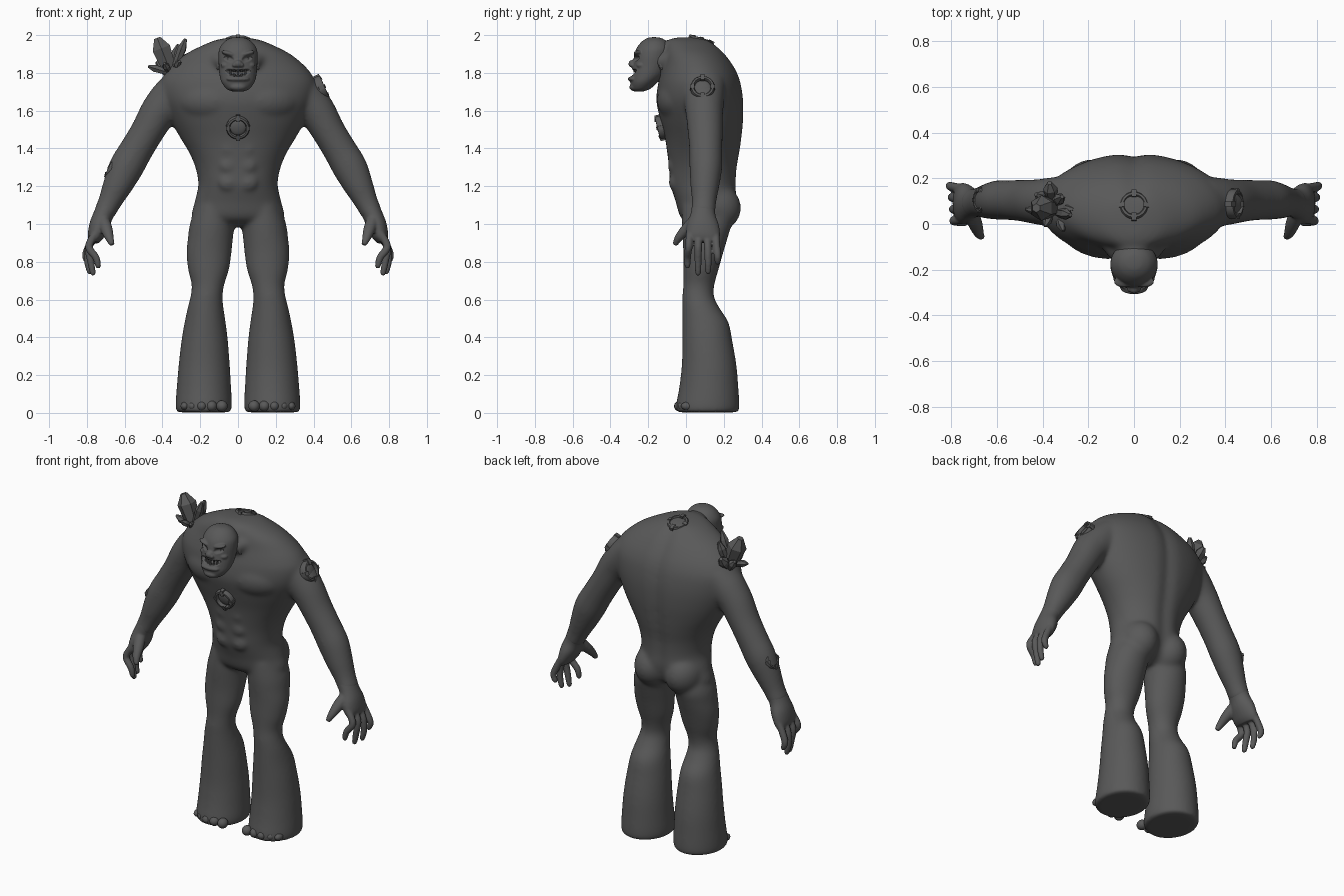
import bpy, bmesh, math
from mathutils import Vector, Matrix

if "Cube" in bpy.data.objects:
    bpy.data.objects.remove(bpy.data.objects["Cube"])

grey = bpy.data.materials.new("stone grey")
grey.diffuse_color = (0.1, 0.1, 0.1, 1)
grey.use_nodes = True
grey.node_tree.nodes["Principled BSDF"].inputs["Base Color"].default_value = grey.diffuse_color


def finish(bm, name, angle=None):
    bmesh.ops.recalc_face_normals(bm, faces=bm.faces)
    me = bpy.data.meshes.new(name)
    bm.to_mesh(me)
    bm.free()
    me.materials.append(grey)
    ob = bpy.data.objects.new(name, me)
    bpy.context.collection.objects.link(ob)
    if angle:
        bpy.ops.object.select_all(action='DESELECT')
        ob.select_set(True)
        bpy.context.view_layer.objects.active = ob
        bpy.ops.object.shade_smooth_by_angle(angle=math.radians(angle))
    return ob


def fuse(ob, voxel, passes):
    m = ob.modifiers.new("fuse", 'REMESH')
    m.mode = 'VOXEL'
    m.voxel_size = voxel
    m.use_smooth_shade = True
    s = ob.modifiers.new("soften", 'SMOOTH')
    s.factor = 0.5
    s.iterations = passes


def spline(rows, steps=5):
    """Catmull-Rom through rows of numbers."""
    out = []
    for i in range(len(rows) - 1):
        a, b, c, d = (rows[max(0, min(len(rows) - 1, i + k))] for k in (-1, 0, 1, 2))
        for s in range(steps):
            t = s / steps
            out.append([0.5 * (2 * q + (r - p) * t + (2 * p - 5 * q + 4 * r - w) * t * t
                               + (3 * q - p - 3 * r + w) * t ** 3) for p, q, r, w in zip(a, b, c, d)])
    return out + [list(rows[-1])]


def loft(bm, rings, n=32, groove=0.0):
    """Skin (centre, u, v) ellipses; groove dents the back centre line."""
    loops = []
    for c, u, v in rings:
        loop = []
        for k in range(n):
            a = 2 * math.pi * k / n
            p = c + u * math.cos(a) + v * math.sin(a)
            if groove and math.sin(a) > 0:
                p.y -= groove * math.exp(-(p.x / 0.04) ** 2)
            loop.append(bm.verts.new(p))
        loops.append(loop)
    for a, b in zip(loops, loops[1:]):
        for k in range(n):
            bm.faces.new((a[k], a[(k + 1) % n], b[(k + 1) % n], b[k]))
    bm.faces.new(loops[0][::-1])
    bm.faces.new(loops[-1])


def column(bm, rows, **kw):
    """Upright loft; rows are z, x min, x max, y front, y back."""
    loft(bm, [(Vector(((a + b) / 2, (f + k) / 2, z)), Vector(((b - a) / 2, 0, 0)),
               Vector((0, (k - f) / 2, 0))) for z, a, b, f, k in spline(rows)], **kw)


def limb(bm, rows, n=24):
    """Bent loft; rows are x, y, z, radius across, radius in y."""
    pts = spline(rows)
    rings = []
    for i, (x, y, z, r, ry) in enumerate(pts):
        t = Vector(pts[min(i + 1, len(pts) - 1)][:3]) - Vector(pts[max(i - 1, 0)][:3])
        u = Vector((0, 1, 0)).cross(t).normalized()
        v = t.cross(u).normalized()
        rings.append((Vector((x, y, z)), u * r, v * ry))
    loft(bm, rings, n)


def blob(bm, loc, rad, rot=None):
    m = Matrix.Translation(loc) @ (rot or Matrix()) @ Matrix.Diagonal((*rad, 1))
    bmesh.ops.create_uvsphere(bm, u_segments=24, v_segments=14, radius=1, matrix=m)


# ---- body: torso, legs and arms fused; hands and toes finer
body, hands, toes = bmesh.new(), bmesh.new(), bmesh.new()
torso = [(0.985, .10, .05, .17), (1.03, .238, -.025, .243), (1.12, .228, -.055, .272), (1.21, .21, -.083, .272),
         (1.30, .226, -.09, .277), (1.38, .26, -.10, .29), (1.46, .308, -.112, .30),
         (1.55, .358, -.135, .308), (1.65, .40, -.157, .308), (1.74, .412, -.148, .295),
         (1.80, .385, -.133, .275), (1.85, .34, -.12, .247), (1.90, .277, -.115, .21),
         (1.94, .20, -.11, .17), (1.973, .12, -.095, .125), (1.988, .04, -.05, .06)]
column(body, [(z, -w, w, f, k) for z, w, f, k in torso], n=64, groove=0.016)
leg = [(1.1, .03, .22, -.02, .22), (1.0, .02, .255, -.022, .238), (.93, .026, .265, -.019, .222),
       (.85, .034, .273, -.015, .198), (.76, .047, .265, -.015, .173), (.68, .072, .246, -.015, .151),
       (.62, .081, .251, -.019, .148), (.56, .077, .266, -.019, .175), (.48, .065, .283, -.019, .225),
       (.38, .053, .3, -.019, .246), (.25, .043, .315, -.023, .268), (.13, .036, .325, -.037, .278),
       (.05, .032, .331, -.052, .283), (.015, .035, .33, -.054, .282), (.003, .04, .325, -.05, .276)]
arm = [(.30, .09, 1.74, .095, .12), (.358, .095, 1.665, .108, .11), (.418, .097, 1.595, .099, .10),
       (.48, .102, 1.49, .089, .093), (.54, .105, 1.39, .089, .088), (.592, .105, 1.30, .092, .087),
       (.635, .10, 1.21, .08, .078), (.68, .095, 1.115, .062, .065), (.712, .09, 1.05, .056, .066)]
palm = [(.68, .095, 1.115, .058, .061), (.712, .09, 1.05, .053, .066), (.735, .09, .99, .053, .085),
        (.755, .09, .935, .042, .09), (.765, .088, .905, .026, .08)]
for s in (1, -1):
    column(body, [(z, min(s * a, s * b), max(s * a, s * b), f, k) for z, a, b, f, k in leg])
    limb(body, [(s * x, y, z, r, ry) for x, y, z, r, ry in arm])
    limb(hands, [(s * x, y, z, r, ry) for x, y, z, r, ry in palm])
    # fingers and thumb
    for y0, y1, z1, x1 in ((.02, .008, .765, .74), (.066, .064, .728, .768),
                           (.113, .117, .735, .785), (.157, .167, .785, .795)):
        limb(hands, [(s * .755, y0, .95, .02, .02), (s * .79, (y0 + y1) / 2, .88, .021, .02),
                     (s * (x1 + .012), y1, (z1 + .88) / 2, .019, .019), (s * x1, y1, z1 + .012, .015, .015),
                     (s * (x1 - .004), y1, z1, .006, .006)], 12)
    limb(hands, [(s * .715, .05, 1.02, .035, .035), (s * .695, .0, .97, .032, .03),
                 (s * .68, -.04, .925, .023, .022), (s * .666, -.058, .89, .014, .014)], 12)
    # chest, buttocks, abdomen
    blob(body, (s * .15, -.035, 1.655), (.185, .115, .115), Matrix.Rotation(s * .22, 4, 'Z'))
    blob(body, (s * .105, .15, 1.085), (.115, .142, .13))
    for z in (1.22, 1.31, 1.40):
        blob(body, (s * .05, -.06, z), (.055, .03 + (z - 1.2) * .07, .048))
    # toes
    for x, r in ((.085, .03), (.14, .029), (.192, .027), (.24, .025), (.282, .022)):
        blob(toes, (s * x, -.03 + max(0, x - .19) * .4, .036), (r, .033, r))
    # neck cords
    limb(body, [(s * .15, .02, 1.88, .05, .07), (s * .10, -.07, 1.865, .05, .055),
                (s * .06, -.13, 1.85, .045, .05)], 16)
limb(body, [(0, .03, 1.87, .10, .11), (0, -.08, 1.88, .095, .10), (0, -.16, 1.87, .08, .085)])
fuse(finish(body, "body"), 0.009, 24)
fuse(finish(hands, "hands"), 0.006, 5)
finish(toes, "toes", 60)

# ---- head with brow, nose, lips and ears
head = bmesh.new()
column(head, [(1.702, -.03, .03, -.275, -.225), (1.715, -.06, .06, -.288, -.19), (1.75, -.087, .087, -.295, -.15),
              (1.79, -.098, .098, -.292, -.11), (1.84, -.102, .102, -.282, -.09), (1.89, -.104, .104, -.275, -.08),
              (1.93, -.098, .098, -.262, -.08), (1.965, -.073, .073, -.235, -.10), (1.984, -.04, .04, -.205, -.13),
              (1.989, -.01, .01, -.18, -.16)])
blob(head, (0, -.285, 1.848), (.022, .02, .02))
blob(head, (0, -.28, 1.768), (.062, .028, .016))
blob(head, (0, -.272, 1.725), (.045, .028, .022))
for s in (1, -1):
    blob(head, (s * .045, -.252, 1.902), (.045, .026, .013), Matrix.Rotation(-s * .25, 4, 'Y'))
    blob(head, (s * .062, -.237, 1.84), (.03, .026, .018))
    blob(head, (s * .105, -.12, 1.85), (.012, .024, .038))
    blob(head, (s * .018, -.285, 1.842), (.013, .014, .012))
head = finish(head, "head")
fuse(head, 0.005, 3)
# press the grinning mouth and the eye hollows into the fused head
solid = bpy.data.meshes.new_from_object(head.evaluated_get(bpy.context.evaluated_depsgraph_get()))
head.modifiers.clear()
head.data = solid
for v in solid.vertices:
    x, y, z = v.co
    if y < -.2:
        grin = ((x / .066) ** 2 + ((z - 1.798 - 3.5 * x * x) / .019) ** 2, .045)
        eye = (((abs(x) - .047) / .026) ** 2 + ((z - 1.876 - .2 * (abs(x) - .047)) / .014) ** 2, .016)
        for d, depth in (grin, eye):
            if d < 1:
                v.co.y += depth * (1 - d * d)
eyes = bmesh.new()
for s in (1, -1):
    blob(eyes, (s * .047, -.238, 1.876), (.014, .012, .010))
finish(eyes, "eyes", 60)
teeth = bmesh.new()
for i in range(-2, 3):
    y = -.272 + abs(i) * .005
    lift = 3.5 * (i * .02) ** 2
    for z, flip in ((1.811, math.pi), (1.787, 0)):
        bmesh.ops.create_cone(teeth, cap_ends=True, segments=8, radius1=.009, radius2=.005, depth=.018,
                              matrix=Matrix.Translation((i * .02, y, z + lift)) @ Matrix.Rotation(flip, 4, 'X'))
finish(teeth, "teeth", 40)


# ---- round studded sockets set into the skin
def socket(name, loc, normal, up, size):
    w = Vector(normal).normalized()
    u = Vector(up).cross(w).normalized()
    frame = Matrix.Translation(loc) @ Matrix((u, w.cross(u), w)).transposed().to_4x4() @ Matrix.Scale(size, 4)
    bm = bmesh.new()
    # bevelled ring turned from a square profile
    prof = ((.68, -.45), (.68, .16), (.76, .28), (.92, .26), (1, .12), (1, -.45))
    loops = [[bm.verts.new((r * math.cos(a), r * math.sin(a), h)) for r, h in prof]
             for a in (2 * math.pi * k / 32 for k in range(32))]
    for a, b in zip(loops, loops[1:] + loops[:1]):
        for i in range(6):
            j = (i + 1) % 6
            bm.faces.new((a[i], b[i], b[j], a[j]))
    # clasps at the four quarters, longer above and below
    for k in range(4):
        reach = .36 if k % 2 else .26
        m = Matrix.Rotation(k * math.pi / 2, 4, 'Z') @ Matrix.Translation((.88, 0, .02)) \
            @ Matrix.Diagonal((reach * 1.6, .34, .68, 1))
        v = bmesh.ops.create_cube(bm, size=1, matrix=m)["verts"]
        for p in v:
            if p.co.to_2d().length > .95:
                p.co.z *= .7
                p.co.xy *= .96
    blob(bm, (0, 0, -.1), (.7, .7, .22))
    bm.transform(frame)
    finish(bm, name, 35)


socket("chest_socket", (0, -.135, 1.51), (0, -1, -.25), (0, 0, 1), .062)
socket("back_socket", (0, .08, 1.968), (0, .3, 1), (0, 1, 0), .062)
socket("shoulder_socket", (.442, .088, 1.722), (1, 0, .45), (0, 0, 1), .064)
socket("forearm_socket", (-.672, .105, 1.295), (-1, 0, .5), (0, 0, 1), .052)

# ---- crystal cluster on the shoulder: base, tip, radius
crystals = bmesh.new()
for base, tip, r in (((-.355, .07, 1.80), (-.428, .07, 1.985), .056), ((-.34, .05, 1.81), (-.278, .04, 1.98), .025),
                     ((-.35, .09, 1.81), (-.315, .12, 1.95), .026), ((-.36, .05, 1.80), (-.475, .065, 1.835), .022),
                     ((-.36, .10, 1.80), (-.37, .18, 1.88), .032), ((-.36, .06, 1.80), (-.39, -.01, 1.85), .02),
                     ((-.33, .05, 1.81), (-.31, -.03, 1.86), .023), ((-.33, .07, 1.82), (-.262, .065, 1.90), .025),
                     ((-.37, .10, 1.79), (-.43, .13, 1.86), .026)):
    b, d = Vector(base), Vector(tip) - Vector(base)
    rot = d.to_track_quat('Z', 'Y').to_matrix().to_4x4()
    n, L = 6, d.length
    loops = [[crystals.verts.new(b + rot @ Vector((q * r * math.cos(a), q * r * math.sin(a), h * L)))
              for a in (2 * math.pi * k / n for k in range(n))] for h, q in ((0, .7), (.7, 1), (1, .35))]
    for lo, hi in zip(loops, loops[1:]):
        for k in range(n):
            crystals.faces.new((lo[k], lo[(k + 1) % n], hi[(k + 1) % n], hi[k]))
    crystals.faces.new(loops[0][::-1])
    crystals.faces.new(loops[-1])
finish(crystals, "shoulder_crystals")
